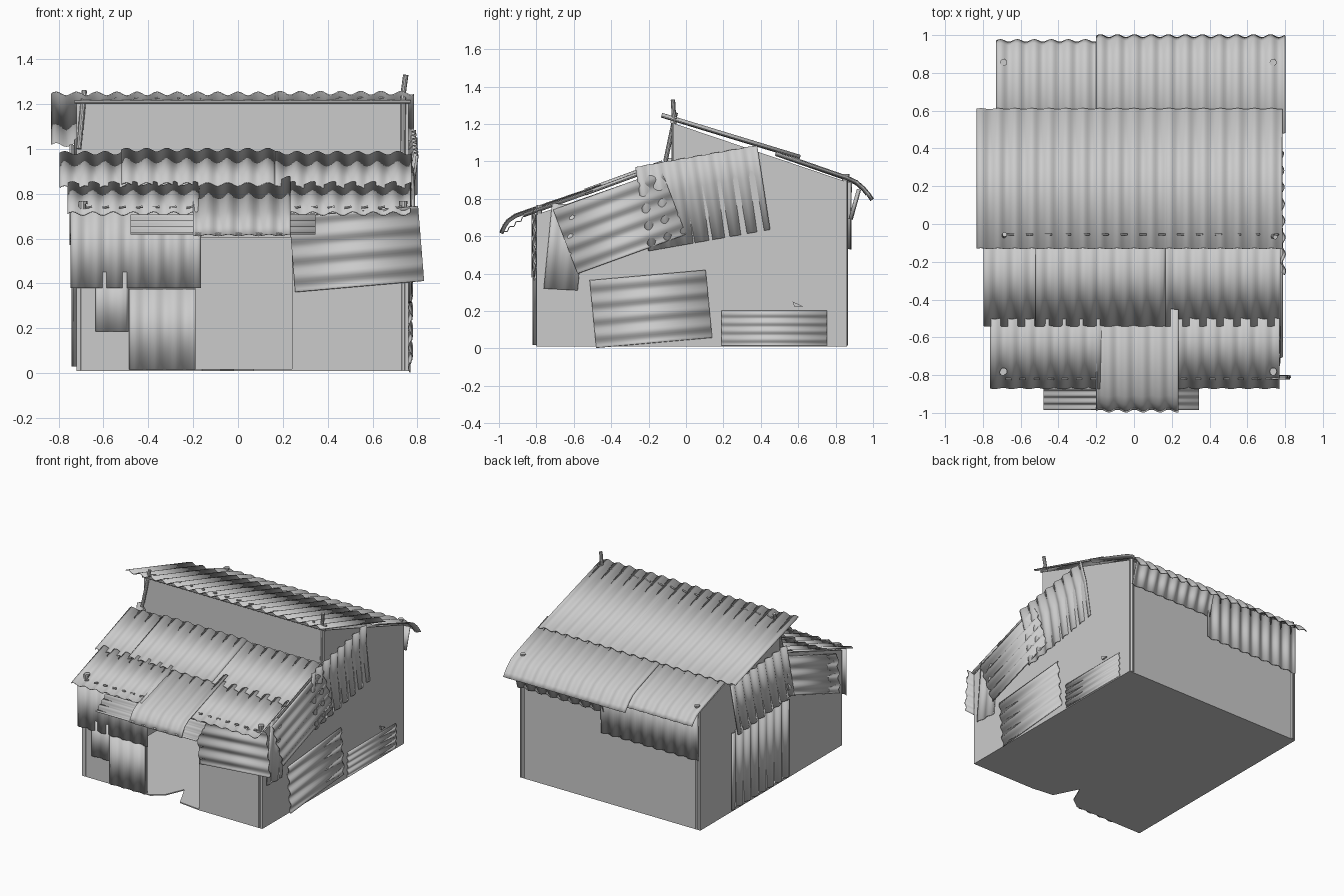
import bpy, bmesh, math
from mathutils import Vector as V

if "Cube" in bpy.data.objects:
    bpy.data.objects.remove(bpy.data.objects["Cube"])


def finish(name, verts, faces, thickness=0, smooth=False):
    me = bpy.data.meshes.new(name)
    me.from_pydata([tuple(v) for v in verts], [], faces)
    bm = bmesh.new()
    bm.from_mesh(me)
    bmesh.ops.recalc_face_normals(bm, faces=bm.faces)
    bm.to_mesh(me)
    bm.free()
    ob = bpy.data.objects.new(name, me)
    bpy.context.collection.objects.link(ob)
    if smooth:
        me.shade_smooth()
    if thickness:
        m = ob.modifiers.new("thickness", 'SOLIDIFY')
        m.thickness, m.offset = thickness, 0
    return ob


def corrugated(name, path, width, pitch=0.09, amp=0.009):
    """Sheet following a path, with waves running across the width vector."""
    path, width = [V(p) for p in path], V(width)
    n = max(4, round(width.length / pitch * 8))
    verts = []
    for i, p in enumerate(path):
        t = path[min(i + 1, len(path) - 1)] - path[max(i - 1, 0)]
        nor = width.cross(t).normalized()
        for k in range(n + 1):
            wave = amp * math.sin(2 * math.pi * width.length * k / n / pitch)
            verts.append(p + width * k / n + nor * wave)
    faces = [(r * (n + 1) + k, r * (n + 1) + k + 1, (r + 1) * (n + 1) + k + 1, (r + 1) * (n + 1) + k)
             for r in range(len(path) - 1) for k in range(n)]
    return finish(name, verts, faces, 0.005, True)


def prism(name, pts, vec):
    n, vec = len(pts), V(vec)
    verts = [V(p) for p in pts] + [V(p) + vec for p in pts]
    faces = [tuple(range(n)), tuple(range(n, 2 * n))]
    faces += [(i, (i + 1) % n, (i + 1) % n + n, i + n) for i in range(n)]
    return finish(name, verts, faces)


def rod(name, a, b, r=0.015, sides=10):
    a, b = V(a), V(b)
    d = b - a
    q = d.to_track_quat('Z', 'Y')
    ring = [a + q @ V((r * math.cos(2 * math.pi * i / sides), r * math.sin(2 * math.pi * i / sides), 0))
            for i in range(sides)]
    return prism(name, ring, d)


def roof(name, x0, x1, profile, dz=0):
    return corrugated(name, [(x0, y, z + dz) for y, z in profile], (x1 - x0, 0, 0))


def side_sheet(name, x, a, b, c, **kw):
    """Sheet on a side wall: waves run from a to b, spread from a to c (y, z)."""
    return corrugated(name, [(x, *a), (x, *b)], (0, c[0] - a[0], c[1] - a[1]), **kw)


def front_sheet(name, y, a, b, c, **kw):
    return corrugated(name, [(a[0], y, a[1]), (b[0], y, b[1])], (c[0] - a[0], 0, c[1] - a[1]), **kw)


# Floor with a torn front edge in the doorway
prism("floor", [(x, y, 0.01) for x, y in [
    (-0.72, -0.8), (-0.16, -0.8), (-0.08, -0.74), (-0.02, -0.6), (0.07, -0.78), (0.24, -0.8),
    (0.76, -0.8), (0.76, 0.86), (-0.72, 0.86)]], (0, 0, 0.008))

# Walls
side = [(-0.8, 0.015), (-0.8, 0.715), (-0.07, 0.97), (-0.07, 1.205), (0.86, 0.89), (0.86, 0.015)]
for nm, x, t in (("left_wall", -0.72, 0.01), ("right_wall", 0.76, -0.01)):
    prism(nm, [(x, y, z) for y, z in side], (t, 0, 0))
prism("front_wall", [(x, -0.8, z) for x, z in [
    (-0.72, 0.015), (-0.19, 0.015), (-0.19, 0.605), (0.24, 0.605), (0.24, 0.015),
    (0.76, 0.015), (0.76, 0.715), (-0.72, 0.715)]], (0, 0.01, 0))
prism("back_wall", [(-0.72, 0.86, 0.015), (0.76, 0.86, 0.015), (0.76, 0.86, 0.89), (-0.72, 0.86, 0.89)], (0, -0.01, 0))
prism("upper_wall", [(-0.72, -0.07, 0.95), (0.76, -0.07, 0.95), (0.76, -0.07, 1.205), (-0.72, -0.07, 1.205)], (0, 0.01, 0))

# Posts, beam and protruding poles
for x in (-0.695, 0.737):
    rod("front_post", (x, -0.785, 0.015), (x, -0.785, 0.765), 0.017)
    rod("back_post", (x, 0.85, 0.015), (x, 0.85, 0.92), 0.017)
rod("ridge_beam", (-0.73, -0.075, 1.21), (0.77, -0.075, 1.21), 0.009)
rod("right_pole", (0.735, -0.065, 0.95), (0.737, -0.065, 1.25), 0.013)
rod("right_pole_tip", (0.737, -0.065, 1.25), (0.748, -0.07, 1.33), 0.012)
rod("left_pole", (-0.71, -0.11, 1.0), (-0.685, -0.055, 1.26), 0.012)

# Back roof, lower sheets first
eave = [(0.48, 1.04), (0.86, 0.908), (0.91, 0.885), (0.95, 0.85)]
roof("back_lower_roof_left", -0.73, -0.19, eave + [(0.97, 0.825)])
roof("back_lower_roof_right", -0.2, 0.8, eave + [(0.975, 0.82), (0.995, 0.79)], 0.004)
ridge = [(-0.13, 1.245), (0.61, 1.02)]
roof("back_upper_roof_left", -0.833, 0.18, ridge)
roof("back_upper_roof_right", 0.165, 0.785, ridge, 0.003)

# Front roof
low = [(-0.87, 0.712), (-0.5, 0.845)]
roof("front_lower_roof_left", -0.76, -0.16, low)
roof("front_lower_roof_right", 0.22, 0.77, low)
top = [(-0.54, 0.828), (-0.125, 0.98)]
roof("front_upper_roof_left", -0.795, -0.5, top)
roof("front_upper_roof_middle", -0.52, 0.165, top, 0.014)
roof("front_upper_roof_right", 0.15, 0.775, top)

# Door awning
roof("awning_sheet", -0.2, 0.235, [(-0.45, 0.868), (-0.86, 0.728), (-0.91, 0.71), (-0.95, 0.683), (-0.97, 0.655), (-0.988, 0.615)])
corrugated("awning_under_sheet", [(-0.48, -0.86, 0.705), (0.345, -0.86, 0.705)], (0, -0.12, -0.09), pitch=0.045, amp=0.006)

# Front wall patches
front_sheet("front_patch_upper_left", -0.815, (-0.745, 0.38), (-0.745, 0.72), (-0.165, 0.38))
front_sheet("front_patch_strip", -0.808, (-0.635, 0.185), (-0.635, 0.45), (-0.49, 0.185), amp=0.005)
front_sheet("front_patch_low", -0.81, (-0.485, 0.017), (-0.485, 0.375), (-0.19, 0.017), amp=0.007)
front_sheet("front_patch_right", -0.812, (0.255, 0.362), (0.83, 0.412), (0.228, 0.695))

# Right wall patches
corrugated("right_patch_top", [(0.77, -0.2, 0.52), (0.772, -0.245, 0.81), (0.795, -0.27, 0.97)], (-0.012, 0.65, 0.115))
side_sheet("right_patch_slanted", 0.778, (-0.58, 0.40), (0.0, 0.61), (-0.71, 0.74))
side_sheet("right_patch_low", 0.768, (-0.48, 0.003), (0.14, 0.058), (-0.515, 0.363))
side_sheet("right_patch_back", 0.766, (0.19, 0.015), (0.755, 0.015), (0.19, 0.2), pitch=0.045, amp=0.005)
side_sheet("right_patch_corner", 0.766, (-0.76, 0.32), (-0.715, 0.775), (-0.58, 0.31), amp=0.006)
prism("right_scrap", [(0.762, 0.57, 0.25), (0.762, 0.625, 0.225), (0.762, 0.58, 0.22)], (0.012, 0, 0))

# Left wall patches
side_sheet("left_patch_low", -0.73, (0.51, 0.03), (0.51, 0.6), (-0.16, 0.03))
side_sheet("left_patch_top", -0.74, (0.45, 0.57), (0.54, 0.97), (-0.2, 0.62))
side_sheet("left_patch_front", -0.735, (-0.15, 0.63), (-0.75, 0.42), (-0.12, 0.93))

# Back wall patches
corrugated("back_patch_long", [(-0.71, 0.873, 0.53), (-0.71, 0.875, 0.89)], (0.79, 0, 0))
corrugated("back_patch_short", [(0.06, 0.88, 0.69), (0.06, 0.925, 0.85)], (0.7, 0, 0))

# Roofing nails and eave clips
for i in range(15):
    x = -0.67 + 0.1 * i
    rod("ridge_nail", (x, -0.055, 1.225), (x + 0.035, -0.055, 1.235), 0.006, 6)
for start, count in ((-0.68, 7), (0.25, 7)):
    for i in range(count):
        x = start + 0.075 * i
        rod("eave_nail", (x, -0.82, 0.738), (x + 0.03, -0.82, 0.742), 0.006, 6)
for x, y, z in ((-0.69, -0.78, 0.755), (0.737, -0.78, 0.755), (-0.69, 0.855, 0.92), (0.737, 0.855, 0.92)):
    rod("post_cap", (x, y, z), (x, y, z + 0.012), 0.019)
